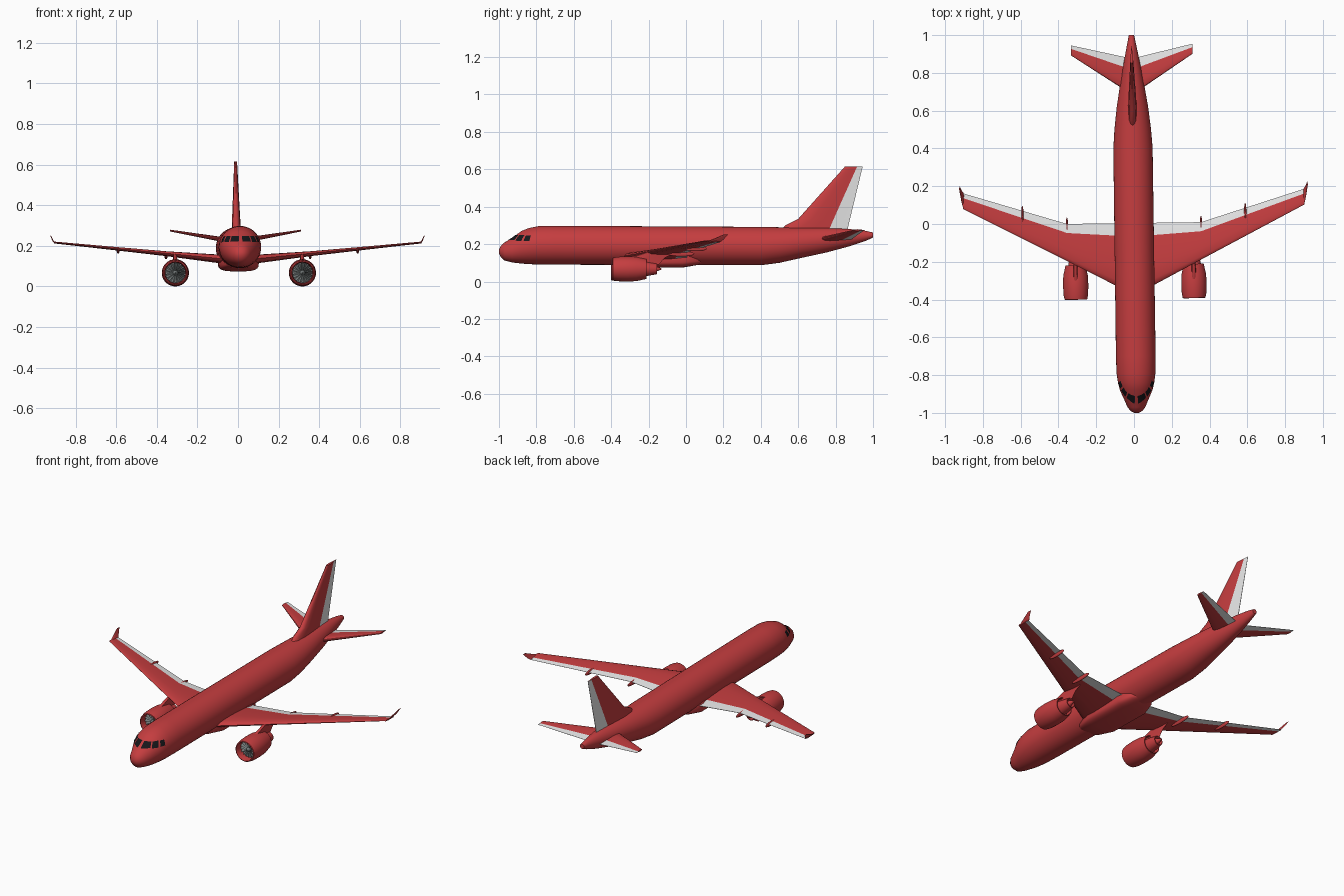
import bpy, bmesh, math
from mathutils import Vector, Matrix
from mathutils.bvhtree import BVHTree

if "Cube" in bpy.data.objects:
    bpy.data.objects.remove(bpy.data.objects["Cube"])


def material(name, rgb):
    m = bpy.data.materials.new(name)
    m.diffuse_color = (*rgb, 1)
    m.use_nodes = True
    m.node_tree.nodes["Principled BSDF"].inputs["Base Color"].default_value = m.diffuse_color
    return m


RED = material("red paint", (0.56, 0.047, 0.05))
WHITE = material("white panel", (0.8, 0.8, 0.8))
GREY = material("fan grey", (0.17, 0.19, 0.19))
BLACK = material("window black", (0.008, 0.008, 0.01))
parts = []


def make(name, verts, faces, mats, indices=None, angle=35, closed=True):
    me = bpy.data.meshes.new(name)
    me.from_pydata([tuple(v) for v in verts], [], faces)
    for m in mats:
        me.materials.append(m)
    for i, p in enumerate(me.polygons):
        p.use_smooth = True
        if indices:
            p.material_index = indices[i]
    if closed:
        bm = bmesh.new()
        bm.from_mesh(me)
        bmesh.ops.recalc_face_normals(bm, faces=bm.faces)
        bm.to_mesh(me)
        bm.free()
    me.set_sharp_from_angle(angle=math.radians(angle))
    ob = bpy.data.objects.new(name, me)
    bpy.context.collection.objects.link(ob)
    parts.append(ob)
    return ob


def skin(rings, caps=True):
    """Faces joining equal closed rings of points."""
    n = len(rings[0])
    faces = [(i * n + j, i * n + (j + 1) % n, (i + 1) * n + (j + 1) % n, (i + 1) * n + j)
             for i in range(len(rings) - 1) for j in range(n)]
    if caps:
        faces += [tuple(range(n)), tuple(range((len(rings) - 1) * n, len(rings) * n))]
    return [v for r in rings for v in r], faces


def loft(name, stations, power=1.0, n=40):
    """Body along y from (y, top, bottom, half width)."""
    def c(v):
        return math.copysign(abs(v) ** power, v)
    rings = []
    for y, top, bot, rx in stations:
        rings.append([Vector((rx * c(math.cos(a)), y, (top + bot) / 2 + (top - bot) / 2 * c(math.sin(a))))
                      for a in (2 * math.pi * k / n for k in range(n))])
    return make(name, *skin(rings), [RED], angle=40)


def foil(name, sections, axis, hinged=True):
    """Wing-like body from (leading point, trailing point, thickness, hinge y); white behind the hinge."""
    shape = [(0, 0), (.03, .45), (.12, .85), (.4, 1), (.7, .8)]
    rings = []
    for le, te, t, hy in sections:
        le, te = Vector(le), Vector(te)
        h = (hy - le.y) / (te.y - le.y) if hy is not None else .7
        side = [(f * h, w) for f, w in shape] + [(h, .5), (1, .06)]
        loop = side + [(f, -w) for f, w in reversed(side[1:])]
        rings.append([le.lerp(te, f) + Vector(axis) * (w * t / 2) for f, w in loop])
    verts, faces = skin(rings)
    n = len(rings[0])
    idx = [1 if hinged and i < len(faces) - 2 and i % n in (5, 6, 7) else 0 for i in range(len(faces))]
    return make(name, verts, faces, [RED, WHITE] if hinged else [RED], idx)


def lathe(name, profile, x, z, mat, n=36, caps=False):
    """Revolve (y, radius) around a lengthwise axis."""
    rings = [[Vector((x + r * math.cos(a), y, z + r * math.sin(a)))
              for a in (2 * math.pi * k / n for k in range(n))] for y, r in profile]
    return make(name, *skin(rings, caps), [mat])


# Fuselage
body = loft("fuselage", [
    (-1, .17, .15, .012), (-.99, .192, .13, .031), (-.97, .209, .112, .047), (-.93, .233, .102, .064),
    (-.88, .27, .096, .086), (-.84, .286, .093, .096), (-.79, .296, .091, .103), (-.7, .298, .09, .105),
    (.4, .292, .087, .104), (.5, .29, .1, .097), (.62, .289, .127, .083), (.75, .287, .155, .062),
    (.88, .28, .19, .038), (.96, .271, .217, .022), (1, .262, .235, .014)])
loft("belly_fairing", [
    (-.43, .135, .115, .02), (-.37, .15, .09, .07), (-.27, .16, .074, .099), (-.02, .16, .074, .1),
    (.06, .15, .088, .075), (.13, .13, .112, .012)], power=.6)

# Cockpit windows, projected onto the fuselage skin
tree = BVHTree.FromPolygons([v.co for v in body.data.vertices], [p.vertices[:] for p in body.data.polygons])
for s in (1, -1):
    for k, (a0, a1, z0, z1) in enumerate([(3, 20, .22, .248), (23, 38, .217, .248), (43, 58, .217, .246)]):
        verts = []
        for j in range(5):
            for i in range(5):
                a = math.radians(a0 + (a1 - a0) * i / 4)
                d = Vector((s * math.sin(a), -math.cos(a), 0))
                hit, nor, _, _ = tree.ray_cast(Vector((0, -.78, z0 + (z1 - z0) * j / 4)), d)
                verts.append(hit + (nor if nor.dot(d) > 0 else -nor) * .002)
        faces = [(j * 5 + i, j * 5 + i + 1, j * 5 + i + 6, j * 5 + i + 5)[::s] for j in range(4) for i in range(4)]
        make(f"cockpit_window_{k}", verts, faces, [BLACK], closed=False)

# Fin with rudder
foil("fin", [((0, le, z), (0, te, z), t, h) for z, le, te, t, h in [
    (.26, .5, .86, .044, .757), (.3, .53, .869, .044, .775), (.335, .6, .877, .04, .79),
    (.615, .85, .945, .014, .915)]], (1, 0, 0))

for s, side in ((1, "right"), (-1, "left")):
    # Wing with flaps, and swept winglet
    foil(f"{side}_wing", [((s * x, le, z), (s * x, te, z - .006), t, h) for x, le, te, z, t, h in [
        (.05, -.35, .005, .133, .046, -.065), (.1, -.325, .005, .138, .042, -.06),
        (.355, -.192, .005, .163, .024, -.043), (.905, .092, .175, .218, .008, .15)]], (0, 0, 1))
    foil(f"{side}_winglet", [((s * x, le, z), (s * x, te, z), t, None) for x, le, te, z, t in [
        (.9, .09, .175, .213, .008), (.909, .125, .188, .224, .007), (.921, .19, .214, .252, .004)]],
        (1, 0, 0), False)
    # Tailplane with elevator
    foil(f"{side}_tailplane", [((s * x, le, z), (s * x, te, z), t, h) for x, le, te, z, t, h in [
        (.01, .69, .878, .222, .026, .82), (.07, .73, .892, .232, .024, .842),
        (.322, .897, .95, .275, .009, .932)]], (0, 0, 1))
    # Flap track fairings
    for k, (x, y, z, ry) in enumerate([(.355, -.03, .148, .07), (.59, .045, .176, .058)]):
        prof = [(y + ry * math.cos(a), .014 * math.sin(a) + .0005)
                for a in (math.pi * i / 10 for i in range(11))]
        f = lathe(f"{side}_flap_fairing_{k}", prof, 0, 0, RED, 14, True)
        f.data.transform(Matrix.Translation((s * x, 0, z)) @ Matrix.Diagonal((.5, 1, 1, 1)))
    # Engine: nacelle, core, fan, pylon
    ex, ez = s * .313, .067
    lathe(f"{side}_nacelle", [
        (-.35, .05), (-.385, .051), (-.397, .055), (-.395, .06), (-.37, .065), (-.32, .067), (-.27, .065),
        (-.215, .053), (-.215, .049), (-.25, .05), (-.25, .03)], ex, ez, RED)
    lathe(f"{side}_engine_core", [
        (-.27, .042), (-.215, .038), (-.16, .028), (-.16, .024), (-.175, .018), (-.135, .003)],
        ex, ez, RED, 28, True)
    lathe(f"{side}_fan_disc", [(-.352, .0505), (-.348, .0505)], ex, ez, GREY, 36, True)
    lathe(f"{side}_fan_spinner", [(-.35, .014), (-.365, .011), (-.378, .001)], ex, ez, GREY, 20, True)
    verts, faces = [], []
    for k in range(16):
        a = 2 * math.pi * k / 16
        for r, da, y in [(.012, 0, -.354), (.049, -.1, -.354), (.049, .16, -.366), (.012, .3, -.362)]:
            verts.append((ex + r * math.cos(a + da), y, ez + r * math.sin(a + da)))
        faces.append((4 * k, 4 * k + 1, 4 * k + 2, 4 * k + 3))
    make(f"{side}_fan_blades", verts, faces, [GREY], closed=False)
    foil(f"{side}_pylon", [((ex, -.29, .09), (ex, -.15, .09), .022, None),
                           ((ex, -.3, .132), (ex, -.12, .125), .022, None),
                           ((ex, -.21, .16), (ex, -.06, .155), .018, None)], (1, 0, 0), False)

# The whole aircraft stands slightly yawed
for ob in parts:
    ob.data.transform(Matrix.Rotation(.0135, 4, 'Z'))
